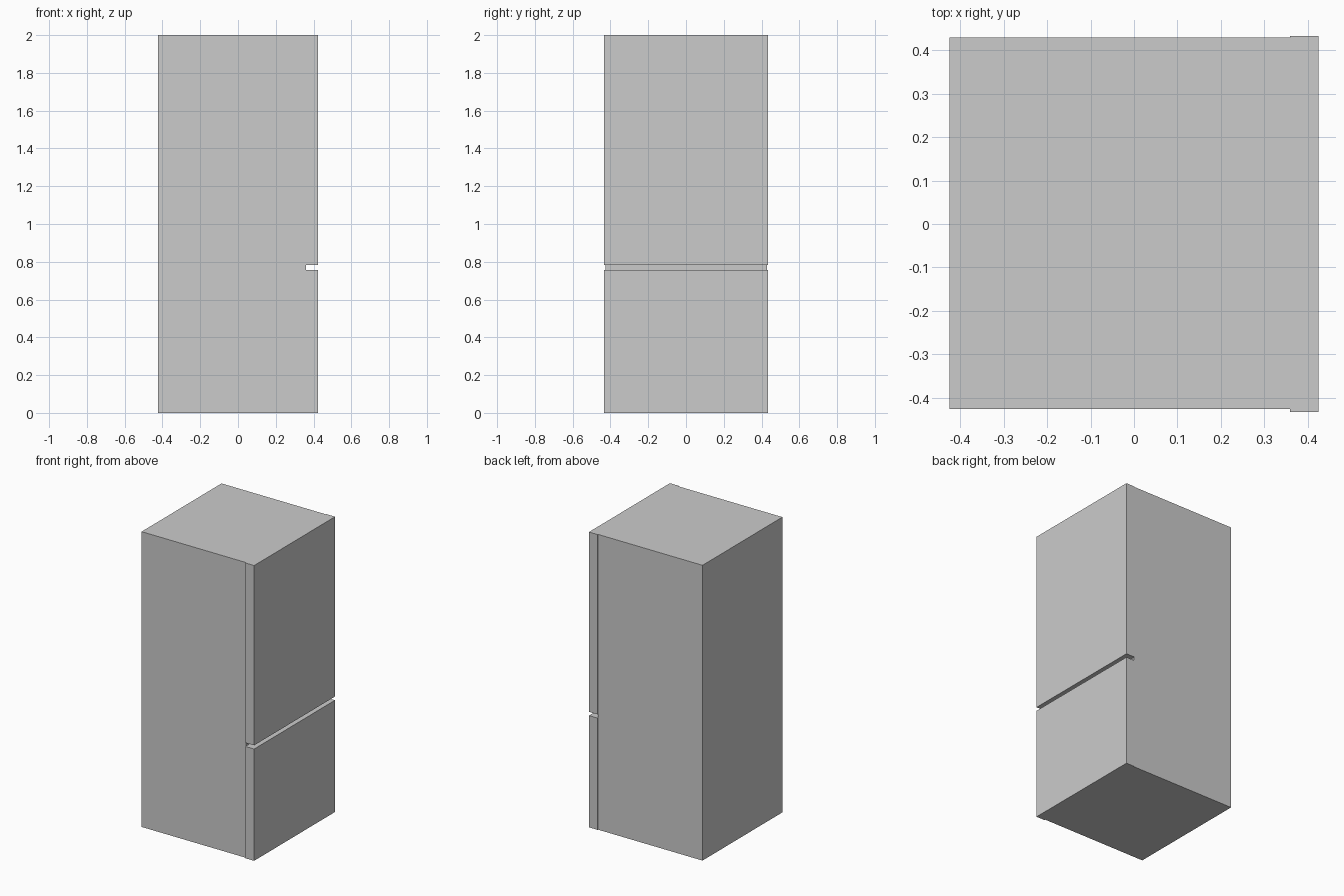
import bpy, bmesh
from mathutils import Vector

if "Cube" in bpy.data.objects:
    bpy.data.objects.remove(bpy.data.objects["Cube"])


def box(name, lo, hi):
    """Axis-aligned box spanning two opposite corners."""
    lo, hi = Vector(lo), Vector(hi)
    bm = bmesh.new()
    bmesh.ops.create_cube(bm, size=1)
    for v in bm.verts:
        v.co = (lo + hi) / 2 + v.co * (hi - lo)
    mesh = bpy.data.meshes.new(name)
    bm.to_mesh(mesh)
    bm.free()
    obj = bpy.data.objects.new(name, mesh)
    bpy.context.collection.objects.link(obj)
    return obj


FRONT_X, DOOR_X, BACK_X = 0.424, 0.359, -0.424   # doors face +x
DOOR_HALF = 0.433

# Cabinet, slightly narrower than the doors
box("cabinet", (BACK_X, -0.426, 0), (DOOR_X, 0.429, 2))

# Lower and upper doors with a handle gap between them
for name, z0, z1 in (("lower_door", 0, 0.757), ("upper_door", 0.782, 2)):
    box(name, (DOOR_X, -DOOR_HALF, z0), (FRONT_X, DOOR_HALF, z1))
